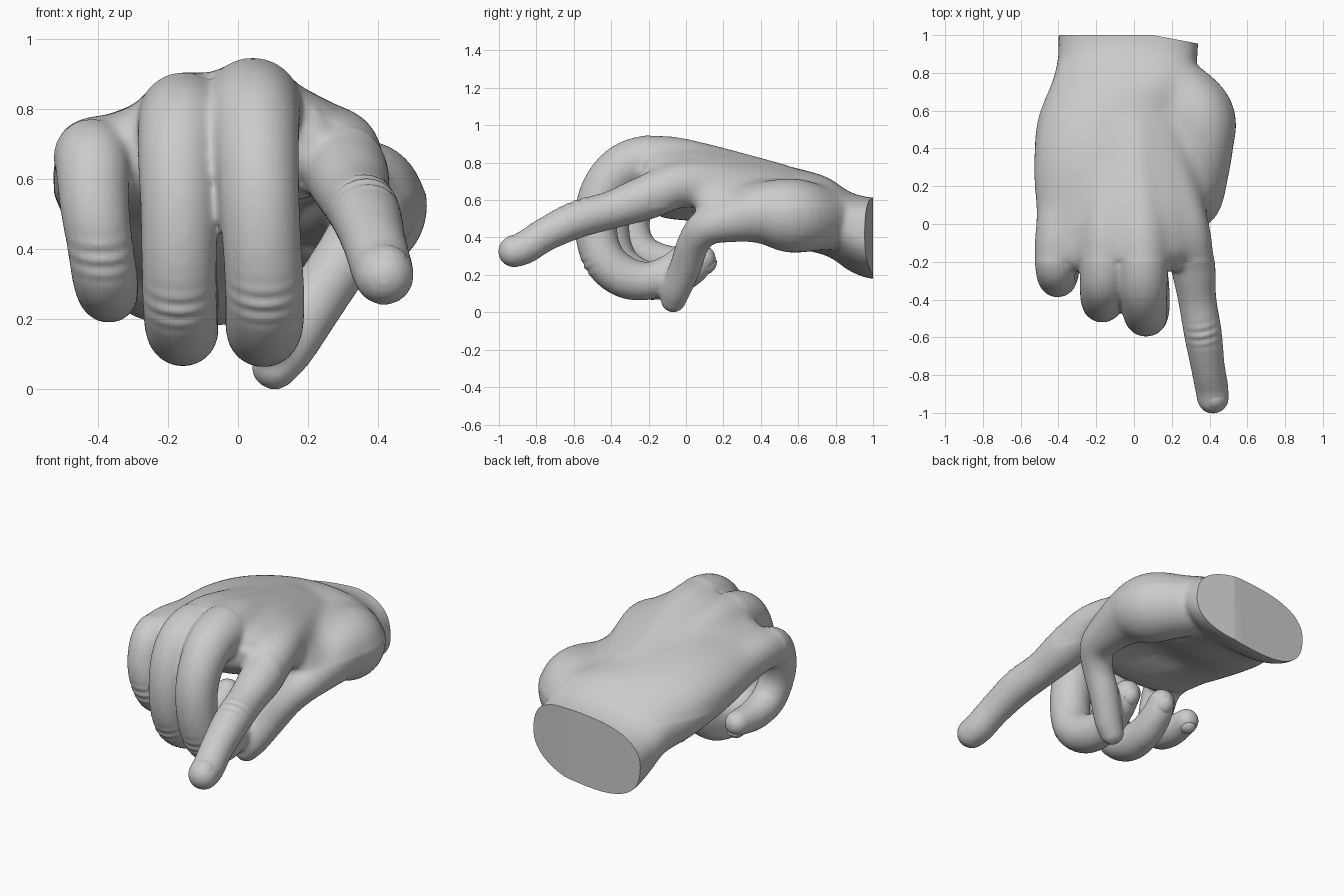
import bpy, bmesh, math
from mathutils import Vector, Matrix

if "Cube" in bpy.data.objects:
    bpy.data.objects.remove(bpy.data.objects["Cube"])

bm = bmesh.new()


def skin(rings):
    """Bridge a list of rings (lists of points) into a closed capped body."""
    vr = [[bm.verts.new(p) for p in r] for r in rings]
    n = len(vr[0])
    for a, b in zip(vr, vr[1:]):
        for i in range(n):
            bm.faces.new((a[i], a[(i + 1) % n], b[(i + 1) % n], b[i]))
    bm.faces.new(vr[0][::-1])
    bm.faces.new(vr[-1])


def spline(pts, steps=6):
    """Catmull-Rom through tuples of any size."""
    p = [Vector(q) for q in pts]
    p = [p[0] * 2 - p[1]] + p + [p[-1] * 2 - p[-2]]
    out = []
    for i in range(1, len(p) - 2):
        a, b, c, d = p[i - 1:i + 3]
        for s in range(steps):
            t = s / steps
            out.append(0.5 * (2 * b + (c - a) * t + (2 * a - 5 * b + 4 * c - d) * t * t
                              + (3 * b - a - 3 * c + d) * t ** 3))
    return out + [p[-2]]


def digit(pts, sides=24):
    """Round tube along (x, y, z, radius) points with ball ends."""
    path = spline(pts)
    pos = [Vector(q[:3]) for q in path]
    side = Vector((1, 0, 0))
    rings = []
    for i, q in enumerate(path):
        t = (pos[min(i + 1, len(pos) - 1)] - pos[max(i - 1, 0)]).normalized()
        side = (side - t * side.dot(t)).normalized()
        up = t.cross(side)
        rings.append([pos[i] + q[3] * (side * math.cos(k * math.tau / sides)
                                       + up * math.sin(k * math.tau / sides)) for k in range(sides)])
    skin(rings)
    for i in (0, -1):
        bmesh.ops.create_icosphere(bm, subdivisions=3, radius=path[i][3],
                                   matrix=Matrix.Translation(pos[i]))


# palm and wrist: y, centre x, centre z, half width, half height, tilt in degrees, roundness
PALM = [(1.06, -.03, .395, .37, .21, 6, .78), (.97, -.03, .40, .37, .21, 6, .78),
        (.87, -.035, .435, .37, .205, 6, .82), (.75, -.06, .515, .375, .21, 5, .9),
        (.55, -.13, .565, .38, .215, 1, .93), (.3, -.13, .62, .405, .205, 2, .93),
        (.05, -.085, .655, .435, .18, 3, .93), (-.12, -.08, .665, .42, .16, 3, .93),
        (-.21, -.08, .68, .38, .12, 3, .93), (-.25, -.08, .69, .33, .07, 3, .93)]
rings = []
for y, cx, cz, a, b, tilt, e in (tuple(q) for q in spline(PALM, 5)):
    ring, ct, st = [], math.cos(math.radians(tilt)), math.sin(math.radians(tilt))
    for k in range(40):
        c, s = math.cos(k * math.tau / 40), math.sin(k * math.tau / 40)
        u = a * math.copysign(abs(c) ** e, c)
        w = b * math.copysign(abs(s) ** e, s)
        # hollow of the palm
        if s < 0:
            w += .08 * math.exp(-((u - .1) / .2) ** 2 - ((y - .2) / .2) ** 2)
        ring.append((cx + u * ct - w * st, y, cz + u * st + w * ct))
    rings.append(ring)
skin(rings)

# index, middle, ring, little finger and thumb, each from the wrist to the tip
digit([(.12, .5, .645, .11), (.27, .02, .69, .125), (.312, -.22, .61, .119), (.335, -.4, .547, .102),
       (.365, -.58, .497, .101), (.39, -.75, .417, .091), (.41, -.86, .347, .089), (.418, -.92, .325, .086)])
digit([(0, .5, .67, .13), (.03, .1, .77, .137), (.04, -.12, .806, .144), (.045, -.3, .787, .134),
       (.053, -.42, .69, .122), (.06, -.477, .55, .116), (.07, -.475, .39, .113), (.077, -.425, .265, .114),
       (.075, -.32, .185, .112), (.07, -.19, .17, .101), (.065, -.07, .23, .09), (.06, .01, .305, .08)])
digit([(-.1, .5, .66, .12), (-.14, .1, .75, .13), (-.15, -.1, .777, .135), (-.16, -.28, .755, .127),
       (-.17, -.37, .66, .117), (-.168, -.41, .52, .111), (-.168, -.4, .36, .108), (-.166, -.34, .24, .107),
       (-.16, -.22, .172, .104), (-.15, -.08, .175, .095), (-.14, .03, .23, .086), (-.13, .085, .285, .077)])
digit([(-.28, .5, .58, .13), (-.38, .1, .64, .127), (-.415, -.1, .667, .117), (-.415, -.23, .645, .108),
       (-.41, -.285, .53, .1), (-.395, -.285, .42, .095), (-.38, -.23, .32, .094), (-.37, -.11, .275, .086),
       (-.36, .03, .275, .071)])
digit([(.2, .74, .5, .17), (.33, .57, .52, .202), (.36, .4, .53, .169), (.375, .24, .495, .123),
       (.36, .11, .455, .101), (.3, .04, .37, .087), (.22, .0, .25, .085), (.145, -.05, .125, .079),
       (.105, -.068, .066, .069)])

# flesh filling the valleys between the knuckles, and the thumb web
digit([(-.05, .5, .66, .125), (-.055, .1, .75, .13), (-.055, -.14, .785, .117)])
digit([(-.2, .5, .63, .125), (-.26, .1, .685, .13), (-.28, -.14, .695, .115)])
digit([(.06, .5, .65, .125), (.15, .1, .73, .128), (.175, -.12, .745, .112)])
digit([(.18, .62, .55, .15), (.27, .38, .56, .14), (.32, .15, .58, .105)])

bmesh.ops.recalc_face_normals(bm, faces=bm.faces[:])
raw = bpy.data.meshes.new("hand_parts")
bm.to_mesh(raw)
bm.free()

# fuse everything into one skin and soften the joins
tmp = bpy.data.objects.new("hand_parts", raw)
bpy.context.collection.objects.link(tmp)
m = tmp.modifiers.new("fuse", 'REMESH')
m.mode, m.voxel_size = 'VOXEL', .0115
m = tmp.modifiers.new("soften", 'SMOOTH')
m.factor, m.iterations = .5, 16
fused = bpy.data.meshes.new_from_object(tmp.evaluated_get(bpy.context.evaluated_depsgraph_get()))
bpy.data.objects.remove(tmp)

# extra softening over the back of the hand
bm = bmesh.new()
bm.from_mesh(fused)
back = [v for v in bm.verts if -.2 < v.co.y < .95 and v.co.z > .56]
for _ in range(70):
    bmesh.ops.smooth_vert(bm, verts=back, factor=.5, use_axis_x=True, use_axis_y=True, use_axis_z=True)
bm.normal_update()

# knuckle wrinkles: centre on the skin, direction along the finger
WRINKLES = [((.37, -.59, .59), (.15, -.9, -.4)), ((.075, -.52, .25), (0, .5, -.85)),
            ((-.168, -.44, .23), (0, .5, -.85)), ((-.385, -.36, .37), (0, .4, -.9))]
for centre, along in WRINKLES:
    c, d = Vector(centre), Vector(along).normalized()
    for v in bm.verts:
        off = v.co - c
        if off.length < .13:
            s = off.dot(d)
            across = (off - d * s).length
            v.co += v.normal * .004 * math.cos(s * 135) * math.exp(-(s / .055) ** 2 - (across / .085) ** 2)

# cut the wrist flat, with a slightly slanted thumb side
for co, no in [((0, 1, 0), (0, 1, 0)), ((.1, 1, 0), (.045, .24, 0))]:
    geom = bm.verts[:] + bm.edges[:] + bm.faces[:]
    bmesh.ops.bisect_plane(bm, geom=geom, plane_co=co, plane_no=no, clear_outer=True)
    bmesh.ops.holes_fill(bm, edges=[e for e in bm.edges if e.is_boundary], sides=0)
bm.to_mesh(fused)
bm.free()
fused.name = "hand"
hand = bpy.data.objects.new("hand", fused)
bpy.context.collection.objects.link(hand)


def smooth(ob):
    bpy.ops.object.select_all(action='DESELECT')
    ob.select_set(True)
    bpy.context.view_layer.objects.active = ob
    bpy.ops.object.shade_smooth_by_angle(angle=math.radians(50))


smooth(hand)


def nail(name, centre, out, along, w, l):
    """Thin domed plate lying on the fingertip."""
    z = Vector(out).normalized()
    y = Vector(along)
    y = (y - z * y.dot(z)).normalized()
    x = y.cross(z)
    mesh = bpy.data.meshes.new(name)
    nb = bmesh.new()
    bmesh.ops.create_uvsphere(nb, u_segments=24, v_segments=12, radius=1)
    for v in nb.verts:
        px, py, pz = v.co
        v.co = Vector(centre) + x * px * w + y * py * l + z * (pz * .014 - .3 * w * px * px - .25 * l * py * py)
    nb.to_mesh(mesh)
    nb.free()
    ob = bpy.data.objects.new(name, mesh)
    bpy.context.collection.objects.link(ob)
    smooth(ob)


nail("index_nail", (.425, -.945, .393), (.05, -.45, .9), (.1, -.9, -.45), .058, .055)
nail("middle_nail", (.06, .063, .25), (0, .75, -.65), (0, .65, .75), .05, .055)
nail("ring_nail", (-.13, .134, .23), (0, .7, -.7), (0, .7, .7), .05, .055)
nail("little_nail", (-.36, .05, .21), (0, .25, -1), (0, 1, .25), .043, .045)
nail("thumb_nail", (.15, -.1, .06), (.7, -.6, -.35), (-.5, -.2, -.8), .05, .06)
